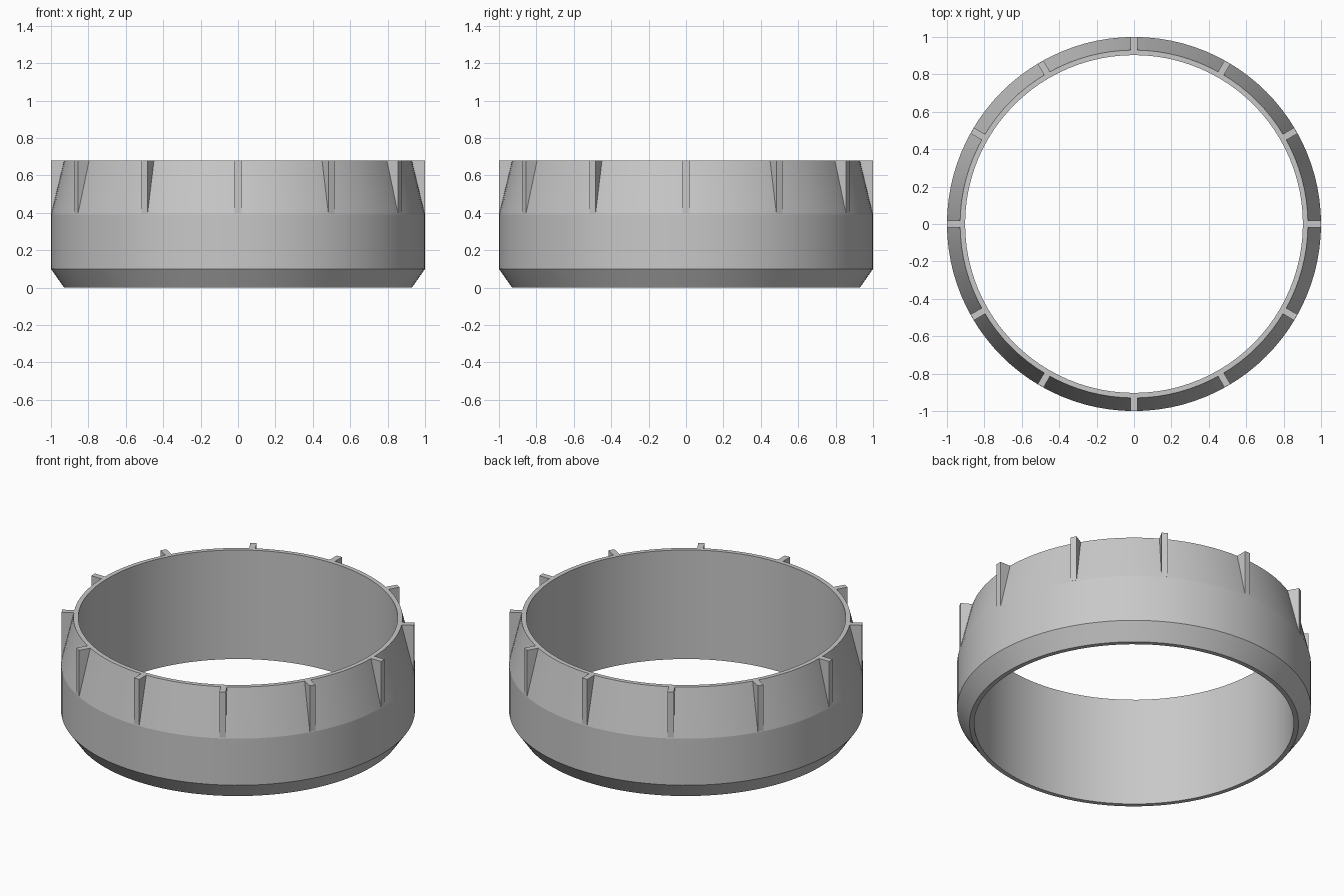
import bpy, bmesh, math
from mathutils import Matrix

cube = bpy.data.objects.get("Cube")
if cube:
    bpy.data.objects.remove(cube, do_unlink=True)

SEGMENTS = 96
RIBS = 12

grey = bpy.data.materials.new("plain grey")
grey.use_nodes = True
colour = (0.58, 0.58, 0.58, 1)
grey.diffuse_color = colour
grey.node_tree.nodes["Principled BSDF"].inputs["Base Color"].default_value = colour


def make_object(name, bm):
    bmesh.ops.recalc_face_normals(bm, faces=bm.faces)
    mesh = bpy.data.meshes.new(name)
    bm.to_mesh(mesh)
    bm.free()
    mesh.materials.append(grey)
    obj = bpy.data.objects.new(name, mesh)
    bpy.context.collection.objects.link(obj)
    return obj


# Ring body: closed wall profile (radius, height) swept round the z axis
profile = [(0.903, 0), (0.93, 0), (1, 0.1), (1, 0.39), (0.93, 0.68), (0.903, 0.68)]
bm = bmesh.new()
rings = []
for i in range(SEGMENTS):
    a = math.tau * i / SEGMENTS
    rings.append([bm.verts.new((r * math.cos(a), r * math.sin(a), z)) for r, z in profile])
for i, ring in enumerate(rings):
    after = rings[(i + 1) % SEGMENTS]
    for j in range(len(profile)):
        k = (j + 1) % len(profile)
        bm.faces.new((ring[j], after[j], after[k], ring[k]))
body = make_object("ring_body", bm)
bpy.context.view_layer.objects.active = body
body.select_set(True)
bpy.ops.object.shade_smooth_by_angle(angle=math.radians(10))
body.select_set(False)

# Upright ribs standing out from the tapered upper wall
side = [(0.985, 0.395), (0.999, 0.395), (0.999, 0.68), (0.92, 0.68)]
half = 0.018
bm = bmesh.new()
for i in range(RIBS):
    turn = Matrix.Rotation(math.tau * i / RIBS, 3, 'Z')
    left, right = [[bm.verts.new(turn @ Matrix.Translation((r, y, z)).translation)
                    for r, z in side] for y in (-half, half)]
    bm.faces.new(left)
    bm.faces.new(right)
    for j in range(len(side)):
        k = (j + 1) % len(side)
        bm.faces.new((left[j], left[k], right[k], right[j]))
make_object("grip_ribs", bm)
